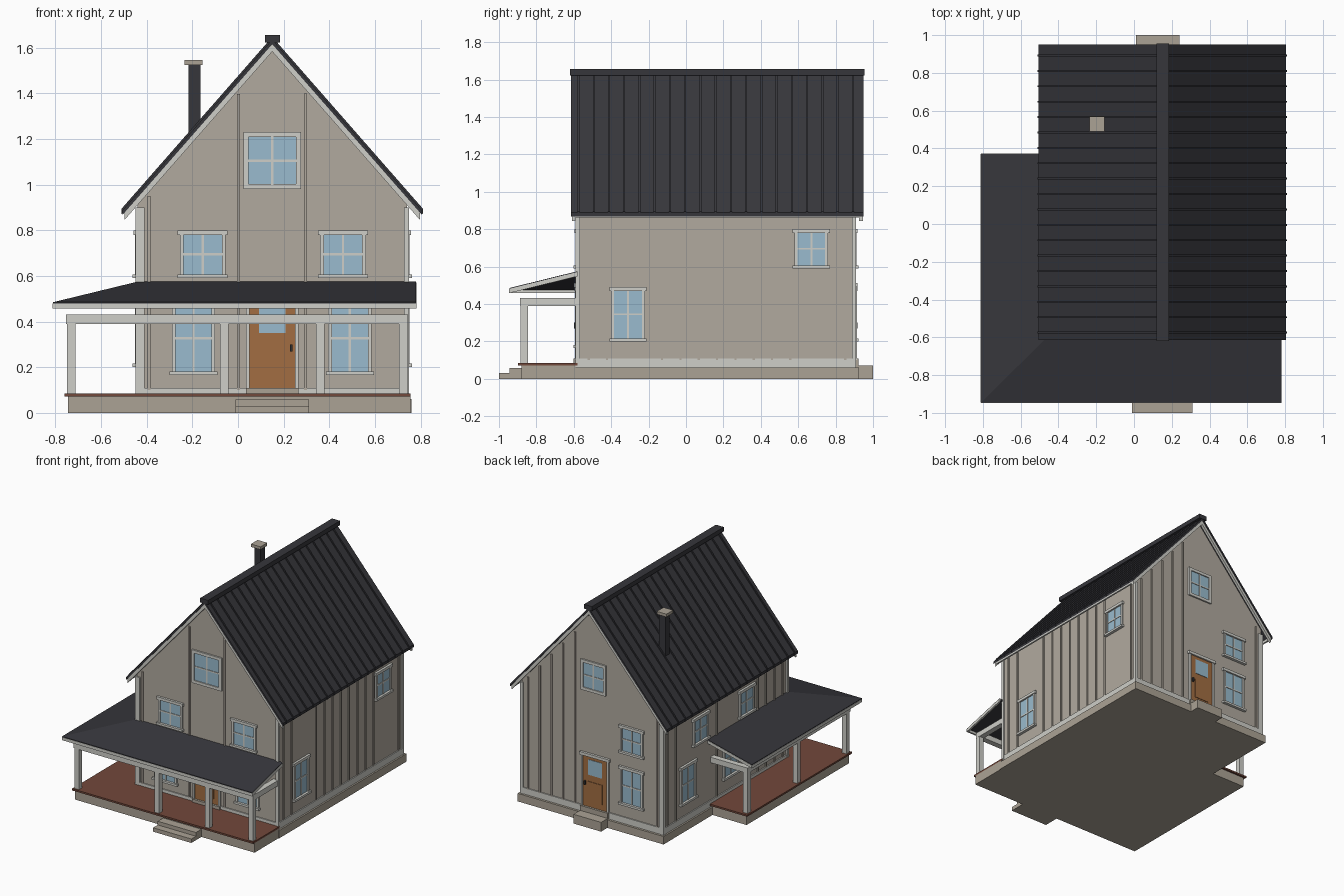
import bpy, bmesh
from mathutils import Vector

cube = bpy.data.objects.get("Cube")
if cube:
    bpy.data.objects.remove(cube, do_unlink=True)


def material(name, r, g, b):
    m = bpy.data.materials.new(name)
    m.use_nodes = True
    m.diffuse_color = (r, g, b, 1)
    m.node_tree.nodes["Principled BSDF"].inputs["Base Color"].default_value = (r, g, b, 1)
    return m


SIDING = material("beige siding", .44, .40, .345)
TRIM = material("pale trim", .62, .62, .58)
ROOF = material("dark metal roof", .037, .037, .044)
STONE = material("foundation stone", .41, .365, .30)
DECK = material("red brown deck", .17, .065, .043)
WOOD = material("door wood", .36, .155, .055)
GLASS = material("window glass", .32, .50, .62)
METAL = material("dark handle", .03, .03, .03)


# A part is one object made of prisms: (outline points, extrusion vector)
def part(name, mat, prisms):
    bm = bmesh.new()
    for pts, vec in prisms:
        low = [bm.verts.new(p) for p in pts]
        top = [bm.verts.new(Vector(p) + Vector(vec)) for p in pts]
        bm.faces.new(low)
        bm.faces.new(top[::-1])
        n = len(pts)
        for i in range(n):
            j = (i + 1) % n
            bm.faces.new((low[j], low[i], top[i], top[j]))
    bmesh.ops.recalc_face_normals(bm, faces=bm.faces)
    me = bpy.data.meshes.new(name)
    bm.to_mesh(me)
    bm.free()
    me.materials.append(mat)
    ob = bpy.data.objects.new(name, me)
    bpy.context.collection.objects.link(ob)
    return ob


def box(x0, x1, y0, y1, z0, z1):
    return [(x0, y0, z0), (x1, y0, z0), (x1, y1, z0), (x0, y1, z0)], (0, 0, z1 - z0)


# House extents and roof line
XL, XR, YF, YB, RIDGE = -.44, .74, -.58, .90, .15


def roof_z(x):
    return 1.635 - 1.14 * abs(x - RIDGE)


# Box on a wall: u along the wall, d outward
def wall_box(side, u0, u1, z0, z1, d, back=-.004):
    if side == "front":
        return box(u0, u1, YF - d, YF - back, z0, z1)
    if side == "back":
        return box(u0, u1, YB + back, YB + d, z0, z1)
    if side == "right":
        return box(XR + back, XR + d, u0, u1, z0, z1)
    return box(XL - d, XL - back, u0, u1, z0, z1)


# Walls
part("house_walls", SIDING, [([(XL, YF, .05), (XR, YF, .05), (XR, YF, roof_z(XR) - .02),
                               (RIDGE, YF, roof_z(RIDGE) - .02), (XL, YF, roof_z(XL) - .02)],
                              (0, YB - YF, 0))])

# Foundation, porch base and steps
part("foundation", STONE, [box(-.46, .76, -.597, .925, 0, .06)])
part("porch_base", STONE, [box(-.745, .755, -.88, -.59, 0, .072), box(-.745, -.45, -.59, .34, 0, .072)])
part("front_steps", STONE, [box(-.01, .31, -1, -.94, 0, .03), box(-.01, .31, -.945, -.87, 0, .058)])
part("back_step", STONE, [box(.01, .24, .91, 1, 0, .07)])
part("porch_deck", DECK, [box(-.76, .755, -.897, YF, .072, .085), box(-.76, XL, YF, .355, .072, .085)])

# Windows: wall, centre, bottom, top, half width, has wide head and sill
windows = [("front", -.155, .59, .80, .1, 1), ("front", .46, .59, .80, .1, 1),
           ("front", -.195, .165, .49, .095, 1), ("front", .49, .165, .49, .095, 1),
           ("front", .15, .98, 1.23, .125, 0),
           ("back", .14, .98, 1.21, .105, 0), ("back", -.18, .59, .80, .095, 1),
           ("back", -.18, .20, .49, .095, 1),
           ("right", -.31, .20, .49, .09, 1), ("right", .67, .59, .80, .09, 1),
           ("left", .46, .59, .80, .09, 1), ("left", -.09, .59, .80, .09, 1),
           ("left", .61, .20, .49, .09, 1), ("left", .10, .20, .49, .09, 1)]
taken = {"front": [(.03, .27)], "back": [(.005, .245)], "right": [], "left": []}
for i, (side, c, z0, z1, w, wide) in enumerate(windows):
    t = .016 if wide else .022
    zm, e = (z0 + z1) / 2, .01 * wide
    part(f"window_glass_{i + 1}", GLASS, [wall_box(side, c - w + t, c + w - t, z0 + t, z1 - t, .004)])
    part(f"window_frame_{i + 1}", TRIM, [
        wall_box(side, c - w, c - w + t, z0, z1, .012),
        wall_box(side, c + w - t, c + w, z0, z1, .012),
        wall_box(side, c - w - e, c + w + e, z1 - t - e / 2, z1, .012 + e / 2),
        wall_box(side, c - w - e, c + w + e, z0, z0 + t, .012 + e),
        wall_box(side, c - .005, c + .005, z0, z1, .008),
        wall_box(side, c - w, c + w, zm - .005, zm + .005, .008)])
    taken[side].append((c - w, c + w))

# Doors
for side, c in (("front", .15), ("back", .125)):
    part(side + "_door", WOOD, [wall_box(side, c - .1, c + .1, .10, .49, .006),
                                wall_box(side, c - .06, c + .06, .15, .30, .010)])
    part(side + "_door_glass", GLASS, [wall_box(side, c - .058, c + .058, .35, .465, .009)])
    part(side + "_door_frame", TRIM, [wall_box(side, c - .115, c - .1, .10, .505, .014),
                                      wall_box(side, c + .1, c + .115, .10, .505, .014),
                                      wall_box(side, c - .125, c + .125, .49, .512, .018)])
    part(side + "_door_sill", STONE, [wall_box(side, c - .115, c + .115, .06, .108, .022)])
    part(side + "_door_handle", METAL, [wall_box(side, c + .078, c + .088, .27, .30, .018)])

# Battens between the openings
battens = []
for side, start, count in (("front", -.39, 11), ("back", -.39, 12), ("right", -.52, 15), ("left", -.52, 15)):
    for k in range(count):
        u = start + k * .098
        if any(a - .018 < u < b + .018 for a, b in taken[side]):
            continue
        top = roof_z(u) - .07 if side in ("front", "back") else .90
        battens.append(wall_box(side, u - .006, u + .006, .10, top, .008))
part("siding_battens", SIDING, battens)

# Skirt and corner boards
part("skirt_board", TRIM, [box(XL - .008, XR + .008, YF - .008, YB + .008, .058, .108)])
part("corner_boards", TRIM, [box(x - .011, x + .011, y - .011, y + .011, .06, .90)
                             for x in (XL + .001, XR - .001) for y in (YF + .001, YB - .001)]
     + [wall_box("front", XL, XL + .03, .10, .90, .01), wall_box("back", XL, XL + .03, .10, .90, .01)])

# Main roof: strips that follow both slopes
def slope_strips(y0, y1, low, high, reach=.655):
    out = []
    for s in (-1, 1):
        x = RIDGE + s * reach
        out.append(([(RIDGE, y0, roof_z(RIDGE) + low), (x, y0, roof_z(x) + low),
                     (x, y0, roof_z(x) + high), (RIDGE, y0, roof_z(RIDGE) + high)], (0, y1 - y0, 0)))
    return out


part("main_roof", ROOF, slope_strips(-.615, .95, -.02, 0))
ribs = []
for k in range(19):
    y = -.575 + k * .0815
    ribs += slope_strips(y - .005, y + .005, -.012, .012, .66)
part("roof_ribs", ROOF, ribs)
part("ridge_cap", ROOF, [box(.118, .184, -.62, .955, 1.622, 1.655)])
part("rake_boards", TRIM, slope_strips(-.61, -.592, -.052, -.014, .648)
     + slope_strips(.925, .945, -.052, -.014, .648))
part("eave_boards", TRIM, [box(x - .006, x + .006, -.61, .945, .862, .882) for x in (-.492, .792)])

# Chimney
part("chimney", ROOF, [box(-.217, -.165, .504, .556, 1.1, 1.53)])
part("chimney_cap", STONE, [box(-.235, -.155, .49, .57, 1.523, 1.545)])

# Wraparound porch roof
EX, EY, EZ, TZ = -.81, -.945, .473, .563
part("porch_roof", ROOF, [
    ([(EX, EY, EZ), (.78, EY, EZ), (.78, YF, TZ), (XL, YF, TZ)], (0, 0, .012)),
    ([(EX, EY, EZ), (XL, YF, TZ), (XL, .37, TZ), (EX, .37, EZ)], (0, 0, .012))])
part("porch_fascia", TRIM, [
    box(EX, .78, EY - .002, EY + .012, .458, .48),
    box(EX - .002, EX + .012, EY, .37, .458, .48),
    ([(.768, EY, .458), (.768, YF, .548), (.768, YF, TZ + .008), (.768, EY, EZ + .008)], (.014, 0, 0)),
    ([(EX, .36, .458), (XL, .36, .548), (XL, .36, TZ + .008), (EX, .36, EZ + .008)], (0, .012, 0))])

# Porch posts and beams
PX, PY, H = -.73, -.865, .019
posts = [(PX, PY), (-.06, PY), (.36, PY), (.725, PY), (PX, -.28), (PX, .315)]
part("porch_posts", TRIM, [box(x - H, x + H, y - H, y + H, .085, .40) for x, y in posts])
part("porch_beams", TRIM, [box(-.753, .745, PY - .022, PY + .022, .39, .432),
                           box(PX - .022, PX + .022, PY, .338, .39, .431),
                           box(.703, .745, PY, YF, .39, .431),
                           box(PX, XL, .295, .338, .39, .431)])
